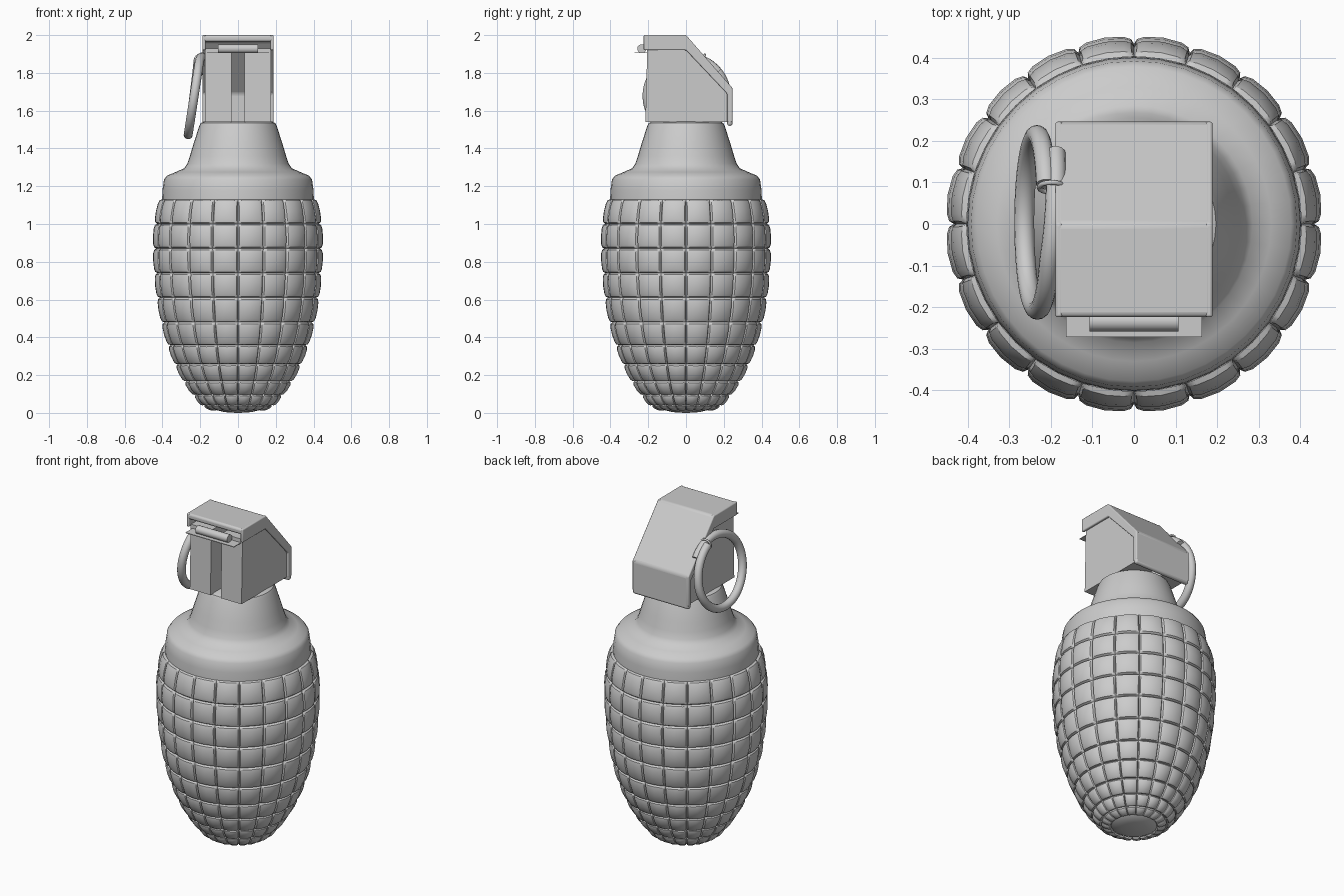
import bpy, bmesh, math
from mathutils import Vector

if "Cube" in bpy.data.objects:
    bpy.data.objects.remove(bpy.data.objects["Cube"])

TAU = 2 * math.pi


def finish(name, bm, angle=35, bevel=0):
    bmesh.ops.recalc_face_normals(bm, faces=bm.faces)
    me = bpy.data.meshes.new(name)
    bm.to_mesh(me)
    bm.free()
    ob = bpy.data.objects.new(name, me)
    bpy.context.collection.objects.link(ob)
    if bevel:
        m = ob.modifiers.new("bevel", 'BEVEL')
        m.width, m.segments, m.limit_method = bevel, 3, 'ANGLE'
    bpy.ops.object.select_all(action='DESELECT')
    ob.select_set(True)
    bpy.context.view_layer.objects.active = ob
    bpy.ops.object.shade_smooth_by_angle(angle=math.radians(angle))
    return ob


def skin(bm, rings):
    """Join closed rings of points with quads."""
    vs = [[bm.verts.new(p) for p in ring] for ring in rings]
    n = len(rings[0])
    for a, b in zip(vs, vs[1:]):
        for i in range(n):
            j = (i + 1) % n
            bm.faces.new((a[i], a[j], b[j], b[i]))
    return vs


def extrude_yz(name, pts, x0, x1, bevel=0):
    """Side profile (y, z) pulled along x."""
    bm = bmesh.new()
    vs = skin(bm, [[(x, y, z) for y, z in pts] for x in (x0, x1)])
    for v in vs:
        bm.faces.new(v)
    return finish(name, bm, bevel=bevel)


def lathe(name, profile, n=40, angle=35):
    bm = bmesh.new()
    vs = skin(bm, [[(r * math.cos(TAU * i / n), r * math.sin(TAU * i / n), z)
                    for i in range(n)] for r, z in profile])
    bm.faces.new(vs[0])
    bm.faces.new(vs[-1])
    return finish(name, bm, angle)


def tube(name, pts, radius, res=5):
    cu = bpy.data.curves.new(name, 'CURVE')
    cu.dimensions = '3D'
    cu.bevel_depth, cu.bevel_resolution, cu.use_fill_caps = radius, res, True
    sp = cu.splines.new('POLY')
    sp.points.add(len(pts) - 1)
    for p, co in zip(sp.points, pts):
        p.co = (*co, 1)
    sp.use_smooth = True
    ob = bpy.data.objects.new(name, cu)
    bpy.context.collection.objects.link(ob)
    return ob


# body: pillow-shaped cells between grooves, 20 columns
grooves = [(0.125, 0.022), (0.178, 0.045), (0.222, 0.10), (0.272, 0.17),
           (0.318, 0.26), (0.356, 0.36), (0.39, 0.48), (0.413, 0.61),
           (0.426, 0.74), (0.433, 0.87), (0.428, 1.0), (0.402, 1.13)]
cell = [(0, 0), (0.05, 0.6), (0.18, 0.88), (0.5, 1), (0.82, 0.88), (0.95, 0.6)]
COLS = 20
rings = []
for k, ((r0, z0), (r1, z1)) in enumerate(zip(grooves, grooves[1:])):
    nrm = Vector((z1 - z0, r0 - r1)).normalized()
    depth = min(0.023, 0.3 * math.hypot(z1 - z0, r1 - r0))
    last = k == len(grooves) - 2
    for v, hv in cell + ([(1, 0)] if last else []):
        ring = []
        for c in range(COLS):
            for u, hu in cell:
                a = TAU * (c + u) / COLS + math.pi / 2
                h = depth * hu * hv
                r = r0 + (r1 - r0) * v + nrm.x * h
                ring.append((r * math.cos(a), r * math.sin(a),
                             z0 + (z1 - z0) * v + nrm.y * h))
        rings.append(ring)
bm = bmesh.new()
skin(bm, rings)
finish("segmented_body", bm, 40)

lathe("base_cap", [(0.01, 0), (0.07, 0.004), (0.11, 0.014), (0.126, 0.024)])

# plain shoulder and tapering neck
lathe("shoulder_and_neck", [
    (0.402, 1.12), (0.40, 1.18), (0.392, 1.235), (0.378, 1.255), (0.33, 1.275),
    (0.285, 1.295), (0.268, 1.32), (0.255, 1.36), (0.24, 1.41), (0.205, 1.52),
    (0.197, 1.535), (0.18, 1.542)])

# head: two blocks either side of a central slot
block = [(-0.215, 1.54), (0.218, 1.54), (0.218, 1.69), (0.0, 1.93), (-0.205, 1.93)]
for side, x0, x1 in (("left", -0.174, -0.035), ("right", 0.035, 0.174)):
    extrude_yz("head_block_" + side, block, x0, x1)

# bent lever plate with side flanges
outer = [(-0.224, 2.0), (0.0, 2.0), (0.246, 1.72), (0.246, 1.52)]
extrude_yz("lever_plate", outer + [(0.218, 1.52), (0.218, 1.69), (-0.01, 1.965),
                                   (-0.224, 1.965)], -0.189, 0.189, 0.012)
flange = outer[:3] + [(0.246, 1.54), (0.218, 1.54), (0.218, 1.69), (0.0, 1.92),
                      (-0.224, 1.92)]
for side, x0, x1 in (("left", -0.189, -0.172), ("right", 0.172, 0.189)):
    extrude_yz("lever_flange_" + side, flange, x0, x1, 0.006)

# hinge pin on a thin ledge at the front
tube("hinge_pin", [(-0.107, -0.234, 1.928), (0.107, -0.234, 1.928)], 0.024)
extrude_yz("hinge_ledge", [(-0.272, 1.904), (-0.2, 1.904), (-0.2, 1.908),
                           (-0.272, 1.908)], -0.163, 0.163)

# tilted pull ring whose ends overlap near the top
tilt = math.atan2(0.065, 0.42)
pts = []
N = 72
start, span = math.radians(38), TAU + math.radians(26)
for i in range(N + 1):
    t = i / N
    a = start + span * t          # measured from +y toward +z
    up = 0.208 * math.sin(a)
    off = 0.024 * max(0, 1 - t * 5) - 0.008 * max(0, t * 5 - 4)
    pts.append((-0.232 + up * math.sin(tilt) + off,
                0.004 + 0.21 * math.cos(a), 1.678 + up * math.cos(tilt)))
tube("pull_ring", pts, 0.024)

# small wire loop holding the ring to the head
tube("ring_wire", [(-0.16, 0.088, 1.875)] +
     [(-0.198 + 0.03 * math.cos(a), 0.088 + 0.012 * math.sin(a), 1.867 + 0.03 * math.sin(a))
      for a in (TAU * i / 16 for i in range(17))], 0.006, 2)
